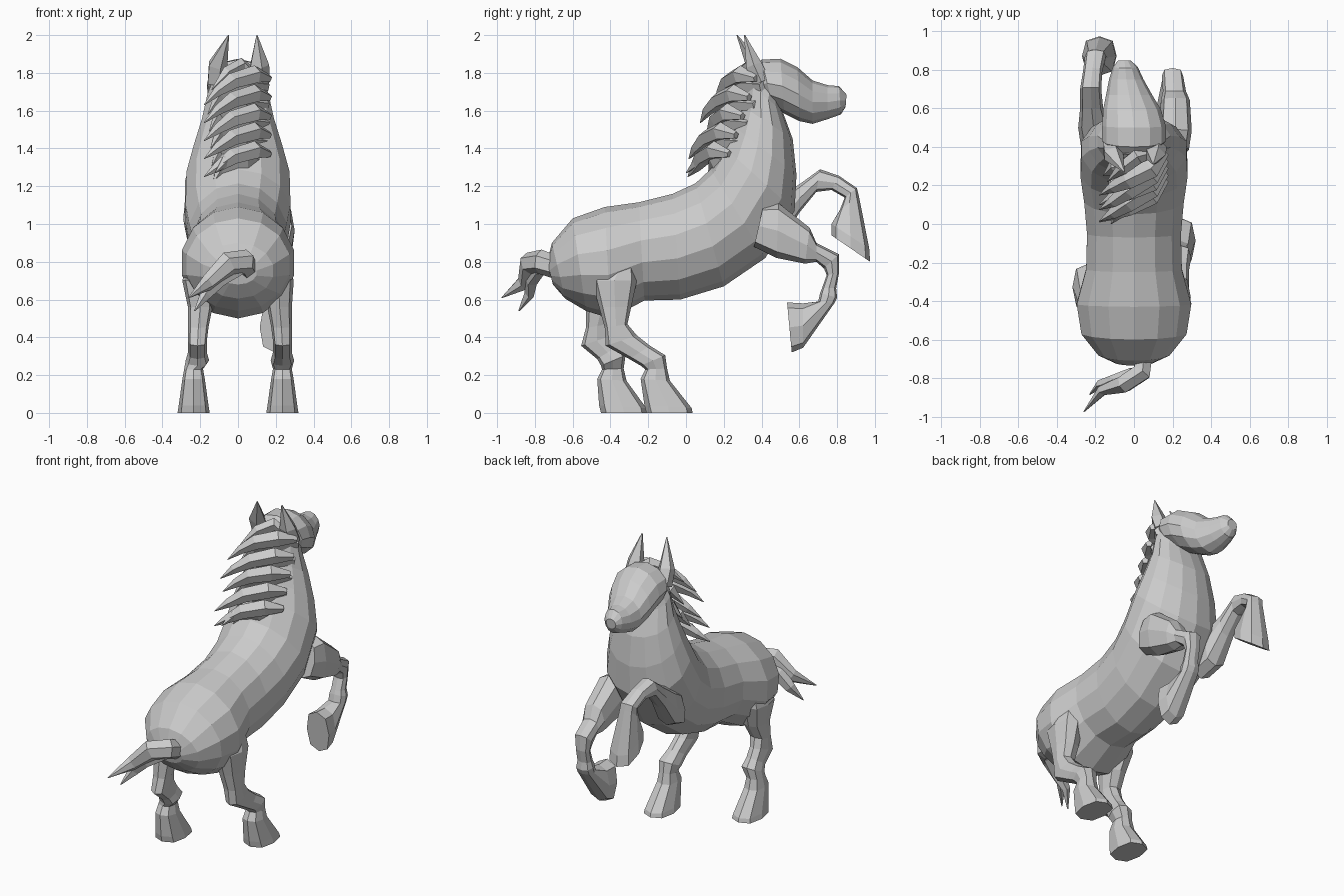
import bpy, math
from mathutils import Vector


def make(name, rings):
    """Skin a list of equal-length point rings into a closed, flat-shaded mesh."""
    n = len(rings[0])
    verts = [p for r in rings for p in r]
    faces = [tuple(range(n))[::-1], tuple(range(len(verts) - n, len(verts)))]
    for i in range(len(rings) - 1):
        for j in range(n):
            k = (j + 1) % n
            faces.append((i*n + j, i*n + k, (i+1)*n + k, (i+1)*n + j))
    me = bpy.data.meshes.new(name)
    me.from_pydata(verts, [], faces)
    ob = bpy.data.objects.new(name, me)
    bpy.context.collection.objects.link(ob)
    bpy.context.view_layer.objects.active = ob
    bpy.ops.object.mode_set(mode='EDIT')
    bpy.ops.mesh.select_all(action='SELECT')
    bpy.ops.mesh.normals_make_consistent(inside=False)
    bpy.ops.object.mode_set(mode='OBJECT')
    return ob


def sq(v, power):
    return math.copysign(abs(v) ** power, v) if abs(v) > 1e-6 else 0.0


def profile_loft(name, sections, n, power=1.0):
    """Each section: upper (y, z), lower (y, z), centre x, half width."""
    rings = []
    for y1, z1, y2, z2, cx, hw in sections:
        ring = []
        for j in range(n):
            a = 2 * math.pi * j / n
            c = (1 + sq(math.cos(a), power)) / 2
            ring.append((cx + hw * sq(math.sin(a), power), y2 + (y1-y2)*c, z2 + (z1-z2)*c))
        rings.append(ring)
    return make(name, rings)


def strand(name, pts, sizes, n=5, side=Vector((0, 0, 1))):
    """Tapered lock along a path; sizes are (height, thickness) half sizes."""
    pts = [Vector(p) for p in pts]
    rings = []
    for i, p in enumerate(pts):
        t = (pts[min(i+1, len(pts)-1)] - pts[max(i-1, 0)]).normalized()
        v = t.cross(side).normalized()
        u = v.cross(t).normalized()
        h, w = sizes[i]
        rings.append([p + u*h*math.cos(2*math.pi*j/n) + v*w*math.sin(2*math.pi*j/n)
                      for j in range(n)])
    return make(name, rings)


# Trunk and neck
profile_loft("body", [
    (-.735, .80, -.705, .68, 0, .10), (-.71, .90, -.64, .605, 0, .19),
    (-.60, 1.03, -.53, .54, 0, .28), (-.43, 1.09, -.40, .50, 0, .305),
    (-.25, 1.115, -.22, .595, 0, .255), (-.07, 1.16, -.03, .60, 0, .25),
    (.05, 1.215, .2, .67, 0, .265), (.13, 1.29, .42, .82, 0, .285),
    (.20, 1.41, .575, 1.07, 0, .28), (.25, 1.52, .585, 1.26, 0, .24),
    (.29, 1.63, .565, 1.45, 0, .195), (.32, 1.75, .51, 1.60, 0, .165),
    (.36, 1.84, .50, 1.68, 0, .13)], 14)

# Head, turned slightly to one side
profile_loft("head", [
    (.34, 1.81, .40, 1.66, 0, .12), (.40, 1.87, .46, 1.62, 0, .165),
    (.50, 1.875, .52, 1.585, 0, .165), (.59, 1.83, .60, 1.545, -.01, .15),
    (.67, 1.76, .67, 1.53, -.025, .12), (.75, 1.735, .75, 1.555, -.04, .09),
    (.81, 1.73, .82, 1.58, -.045, .065), (.85, 1.685, .845, 1.62, -.05, .035)], 12)

# Ears
for name, s, tip in (("left_ear", -1, (-.05, .27, 2.0)), ("right_ear", 1, (.10, .31, 2.0))):
    strand(name, [(.115*s, .40, 1.75), (.11*s, .36, 1.84), tip],
           [(.055, .05), (.055, .045), (.003, .003)], 5, Vector((1, 0, 0)))

# Raised forelegs
profile_loft("right_foreleg", [
    (.41, 1.10, .36, .88, .21, .075), (.49, 1.11, .48, .82, .215, .085),
    (.655, .98, .63, .79, .215, .075), (.69, .90, .69, .80, .21, .06),
    (.81, .84, .73, .765, .20, .055), (.81, .74, .745, .73, .20, .045),
    (.795, .66, .72, .66, .20, .045), (.80, .61, .71, .635, .20, .055),
    (.785, .58, .70, .59, .20, .055), (.62, .345, .62, .58, .195, .075),
    (.56, .32, .535, .585, .195, .08)], 8, .75)
profile_loft("left_foreleg", [
    (.42, 1.10, .38, .86, -.20, .075), (.50, 1.15, .50, .90, -.21, .08),
    (.60, 1.21, .60, 1.06, -.22, .06), (.71, 1.29, .69, 1.17, -.225, .055),
    (.81, 1.255, .77, 1.18, -.215, .05), (.905, 1.19, .84, 1.14, -.20, .055),
    (.915, 1.15, .815, 1.075, -.195, .055), (.97, .87, .77, 1.0, -.18, .085),
    (.975, .80, .77, .94, -.18, .09)], 8, .75)

# Planted hind legs: one shape, the left one set further back lower down
hind = [(-.28, .81, -.40, .78, .215, .05), (-.26, .70, -.50, .70, .215, .08),
        (-.29, .56, -.46, .56, .22, .065), (-.31, .47, -.43, .45, .23, .055),
        (-.26, .41, -.425, .355, .235, .05), (-.19, .355, -.30, .285, .235, .05),
        (-.11, .305, -.24, .25, .235, .062), (-.10, .235, -.215, .23, .235, .05),
        (-.085, .17, -.24, .18, .235, .06), (.03, .025, -.22, .04, .235, .08),
        (.035, 0, -.21, 0, .235, .085)]
profile_loft("right_hind_leg", hind, 8, .75)
shift = [-.04, -.05, -.07, -.10, -.13, -.17, -.21, -.23, -.23, -.24, -.24]
profile_loft("left_hind_leg", [(a + d, b, c + d, e, -x + (.02 if 1 < i < 7 else 0), w)
             for i, ((a, b, c, e, x, w), d) in enumerate(zip(hind, shift))], 8, .75)

# Mane: stacked double locks swept across the back of the neck, unevenly splayed
flare = [0, .04, -.02, .03, 0]
for i in range(5):
    k, f = i / 4, flare[i]
    z, y = 1.79 - .40*k, .32 - .14*k
    strand(f"mane_lock_{i}", [(.165, y + .05, z - .02), (.09, y - .03, z),
           (-.03, y - .09 - f/2, z - .035), (-.11, y - .13 - f, z - .09),
           (-.18, y - .17 - f, z - .16 + .02*k)],
           [(.02, .02), (.05, .055), (.045, .05), (.028, .03), (.002, .002)])
    strand(f"mane_side_lock_{i}", [(.15, y + .09, z - .06), (.03, y + .0, z - .055),
           (-.10, y - .02 + f, z - .11), (-.16 + .03*k, y - .07 + f, z - .21 + .04*k)],
           [(.03, .03), (.05, .07), (.035, .045), (.002, .002)])

# Lowest lock lying over the withers
strand("mane_end_lock", [(.08, .20, 1.38), (.0, .14, 1.37), (-.07, .06, 1.33), (-.12, .0, 1.27)],
       [(.03, .03), (.04, .04), (.03, .03), (.002, .002)])

# Forelock tuft between the ears
strand("forelock", [(.06, .36, 1.81), (.02, .35, 1.84), (-.06, .29, 1.80), (-.14, .22, 1.71)],
       [(.03, .03), (.04, .04), (.035, .035), (.002, .002)])

# Tail: thick root splitting into pointed ends
strand("tail", [(.05, -.69, .77), (.04, -.77, .80), (-.05, -.83, .79),
       (-.16, -.86, .69), (-.26, -.975, .61)],
       [(.06, .05), (.065, .055), (.065, .05), (.045, .03), (.003, .003)], 6)
strand("tail_lower_lock", [(0, -.78, .77), (-.10, -.82, .71), (-.17, -.83, .63), (-.23, -.885, .54)],
       [(.05, .04), (.05, .04), (.035, .025), (.003, .003)])
